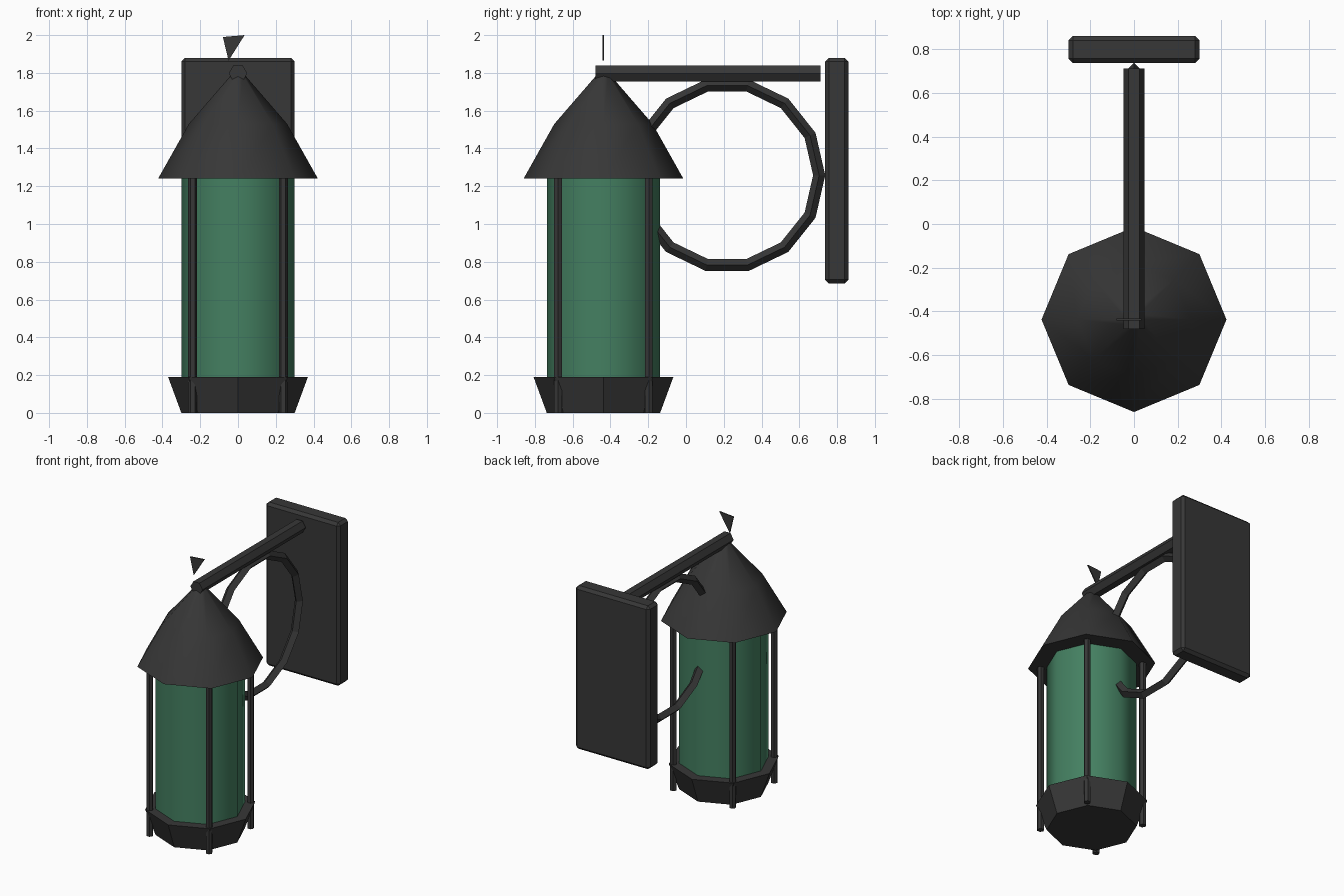
import bpy, bmesh, math
from mathutils import Vector

if "Cube" in bpy.data.objects:
    bpy.data.objects.remove(bpy.data.objects["Cube"])

CY = -0.437  # lantern axis position along y


def material(name, rgb):
    m = bpy.data.materials.new(name)
    m.diffuse_color = (*rgb, 1)
    m.use_nodes = True
    m.node_tree.nodes["Principled BSDF"].inputs["Base Color"].default_value = m.diffuse_color
    return m


IRON = material("dark_iron", (0.038, 0.038, 0.038))
GLASS = material("green_glass", (0.058, 0.215, 0.12))


def loft(name, rings, mat, smooth=None):
    """Skin a list of equal-sized point rings and cap both ends."""
    bm = bmesh.new()
    vs = [[bm.verts.new(p) for p in r] for r in rings]
    n = len(vs[0])
    for a, b in zip(vs, vs[1:]):
        for i in range(n):
            j = (i + 1) % n
            bm.faces.new((a[i], a[j], b[j], b[i]))
    bm.faces.new(vs[0][::-1])
    bm.faces.new(vs[-1])
    bmesh.ops.recalc_face_normals(bm, faces=bm.faces)
    me = bpy.data.meshes.new(name)
    bm.to_mesh(me)
    bm.free()
    me.materials.append(mat)
    ob = bpy.data.objects.new(name, me)
    bpy.context.collection.objects.link(ob)
    if smooth:
        bpy.ops.object.select_all(action='DESELECT')
        ob.select_set(True)
        bpy.context.view_layer.objects.active = ob
        bpy.ops.object.shade_smooth_by_angle(angle=math.radians(smooth))
    return ob


def ngon(r, n, phase=0.0):
    return [(r * math.cos(phase + math.tau * i / n), r * math.sin(phase + math.tau * i / n))
            for i in range(n)]


def turned(name, profile, n, mat, x=0.0, y=CY, smooth=None):
    """Upright n-sided part from (radius, z) pairs."""
    return loft(name, [[(x + a, y + b, z) for a, b in ngon(r, n)] for r, z in profile], mat, smooth)


# Lantern body
turned("lantern_base", [(0.30, 0), (0.37, 0.19)], 8, IRON)
turned("lantern_glass", [(0.30, 0.01), (0.30, 1.25)], 8, GLASS, smooth=50)
turned("lantern_roof", [(0.423, 1.24), (0.26, 1.53), (0.035, 1.79)], 8, IRON, smooth=46)

# Four corner rods
for sx in (-1, 1):
    for sy in (-1, 1):
        turned(f"rod_{'left' if sx < 0 else 'right'}_{'front' if sy < 0 else 'back'}",
               [(0.024, 0), (0.024, 1.25)], 6, IRON, sx * 0.24, CY + sy * 0.24)

# Hexagonal support arm
loft("support_arm", [[(a, y, 1.797 + b) for a, b in ngon(0.049, 6)] for y in (-0.48, 0.712)], IRON)

# Curved bracket: arc of a 14-sided ring whose ends sink into the lantern
rings = []
for k in range(-6, 7):
    t = math.tau * k / 14
    rings.append([(a, 0.218 + (0.487 + b) * math.cos(t), 1.258 + (0.487 + b) * math.sin(t))
                  for a, b in ngon(0.032, 4)])
loft("curved_bracket", rings, IRON)

# Wall plate with chamfered edges
plate = loft("wall_plate", [[(x, y, z) for x, y in ((-0.3, 0.737), (0.3, 0.737), (0.3, 0.86), (-0.3, 0.86))]
                            for z in (0.685, 1.88)], IRON)
bev = plate.modifiers.new("chamfer", 'BEVEL')
bev.width = 0.02
bev.segments = 1

# Small flat triangular finial
loft("finial", [[(x, CY + d, z) for x, z in ((-0.05, 1.865), (0.035, 2.0), (-0.08, 1.99))]
                for d in (-0.004, 0.004)], IRON)
